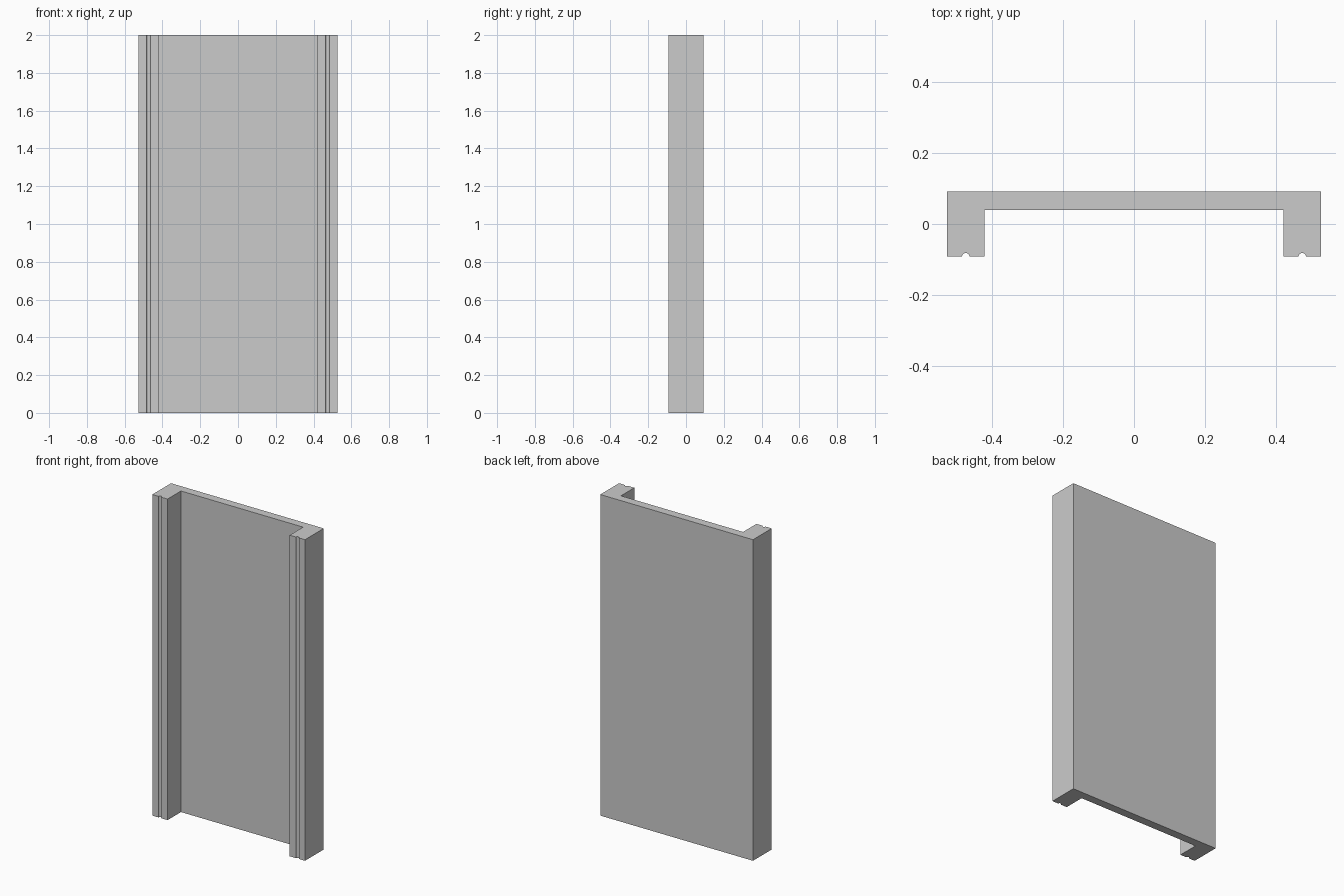
import bpy, bmesh, math

if "Cube" in bpy.data.objects:
    bpy.data.objects.remove(bpy.data.objects["Cube"])

HEIGHT = 2.0
HALF_W, HALF_D = 0.5263, 0.0921   # outer half width and depth
INNER_X, INNER_Y = 0.421, 0.0395  # recess between the two side legs
GROOVE_X, GROOVE_R = 0.4737, 0.0105
SEG = 8


# Right half of the channel section, from the centre of the recess outwards
def half_profile():
    pts = [(INNER_X, INNER_Y), (INNER_X, -HALF_D)]
    # half-round groove in the front face of the leg
    for i in range(SEG + 1):
        a = math.pi * (1 - i / SEG)
        pts.append((GROOVE_X + GROOVE_R * math.cos(a),
                    -HALF_D + GROOVE_R * math.sin(a)))
    return pts + [(HALF_W, -HALF_D), (HALF_W, HALF_D)]


# Mirror the half section and extrude it upwards
right = half_profile()
section = right + [(-x, y) for x, y in reversed(right)]

bm = bmesh.new()
base = bm.faces.new([bm.verts.new((x, y, 0)) for x, y in section])
top = bmesh.ops.extrude_face_region(bm, geom=[base], use_keep_orig=True)
top_verts = [g for g in top["geom"] if isinstance(g, bmesh.types.BMVert)]
bmesh.ops.translate(bm, verts=top_verts, vec=(0, 0, HEIGHT))
bmesh.ops.recalc_face_normals(bm, faces=bm.faces)

mesh = bpy.data.meshes.new("grooved_channel_panel")
bm.to_mesh(mesh)
bm.free()
panel = bpy.data.objects.new("grooved_channel_panel", mesh)
bpy.context.collection.objects.link(panel)

# Smooth the groove only, all other edges stay sharp
bpy.context.view_layer.objects.active = panel
panel.select_set(True)
bpy.ops.object.shade_smooth_by_angle(angle=math.radians(30))
